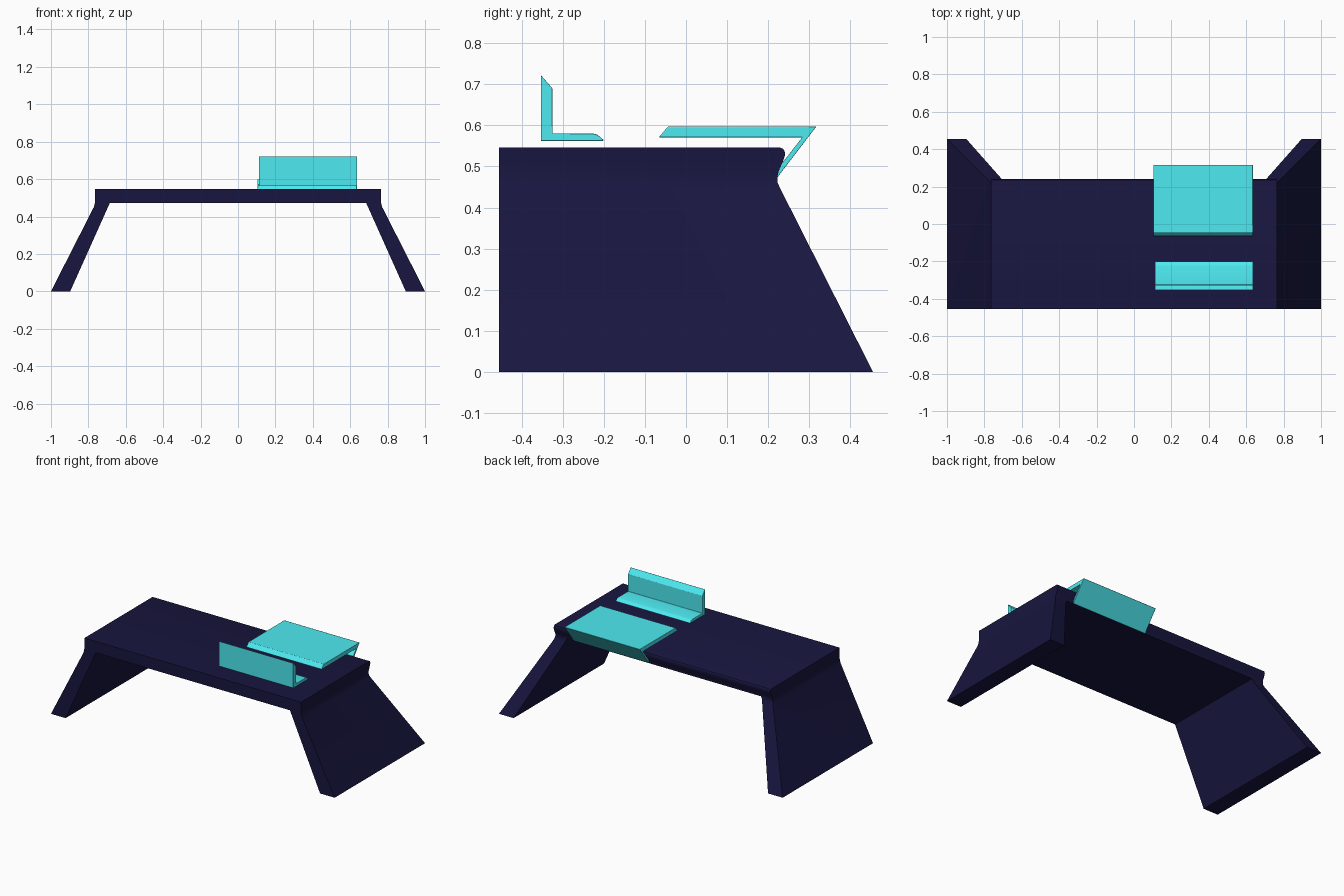
import bpy, math

if "Cube" in bpy.data.objects:
    bpy.data.objects.remove(bpy.data.objects["Cube"])


def material(name, rgb):
    m = bpy.data.materials.new(name)
    m.diffuse_color = (*rgb, 1)
    m.use_nodes = True
    m.node_tree.nodes["Principled BSDF"].inputs["Base Color"].default_value = m.diffuse_color
    return m


def prism(name, profile, axis, lo, hi, mat=None):
    """Extrude a closed 2D profile (a, z) along the x or y axis."""
    n = len(profile)
    verts = [(t, a, z) if axis == 'x' else (a, t, z)
             for t in (lo, hi) for a, z in profile]
    faces = [tuple(range(n)), tuple(range(2 * n - 1, n - 1, -1))]
    faces += [(i, i + n, (i + 1) % n + n, (i + 1) % n) for i in range(n)]
    me = bpy.data.meshes.new(name)
    me.from_pydata(verts, [], faces)
    ob = bpy.data.objects.new(name, me)
    bpy.context.collection.objects.link(ob)
    if mat:
        me.materials.append(mat)
    bpy.ops.object.select_all(action='DESELECT')
    ob.select_set(True)
    bpy.context.view_layer.objects.active = ob
    bpy.ops.object.mode_set(mode='EDIT')
    bpy.ops.mesh.select_all(action='SELECT')
    bpy.ops.mesh.normals_make_consistent(inside=False)
    bpy.ops.object.mode_set(mode='OBJECT')
    return ob


navy = material("navy", (0.009, 0.008, 0.05))
cyan = material("cyan", (0.075, 0.82, 0.88))

# Back outline of the desk, seen from the side
side = [(-0.6, -0.1), (0.505, -0.1), (0.455, 0), (0.229, 0.447), (0.223, 0.46),
        (0.222, 0.475), (0.226, 0.49), (0.237, 0.515), (0.241, 0.528),
        (0.240, 0.537), (0.236, 0.543), (0.228, 0.546), (0.2, 0.6), (-0.6, 0.6)]
cutter = prism("desk_back_cutter", side, 'x', -1.2, 1.2)
cutter.hide_render = True

# Desk: slab and splayed legs, mirrored front profile trimmed by the back outline
half = [(0.685, 0.473), (0.897, 0), (1, 0), (0.771, 0.45), (0.766, 0.468),
        (0.764, 0.487), (0.764, 0.546)]
desk = prism("desk", half + [(-x, z) for x, z in reversed(half)],
             'y', -0.455, 0.6, navy)
mod = desk.modifiers.new("trim", 'BOOLEAN')
mod.operation, mod.solver, mod.object = 'INTERSECT', 'EXACT', cutter
bpy.ops.object.modifier_apply(modifier=mod.name)
bpy.data.objects.remove(cutter)
bpy.ops.object.shade_smooth_by_angle(angle=math.radians(25))

# L-shaped front ledge with rounded lip
ledge = prism("front_ledge", [
    (-0.353, 0.722), (-0.325, 0.69), (-0.325, 0.58), (-0.225, 0.58),
    (-0.215, 0.577), (-0.2, 0.564), (-0.202, 0.562), (-0.353, 0.562)],
    'x', 0.112, 0.637, cyan)

# Raised panel with a folded-back hook
panel = prism("hooked_panel", [
    (-0.066, 0.571), (-0.044, 0.597), (0.317, 0.597), (0.222, 0.473),
    (0.222, 0.493), (0.283, 0.571)], 'x', 0.104, 0.636, cyan)

for ob in (ledge, panel):
    bev = ob.modifiers.new("soft_edges", 'BEVEL')
    bev.width, bev.segments = 0.002, 2
    bpy.ops.object.select_all(action='DESELECT')
    ob.select_set(True)
    bpy.context.view_layer.objects.active = ob
    bpy.ops.object.shade_smooth_by_angle(angle=math.radians(30))
